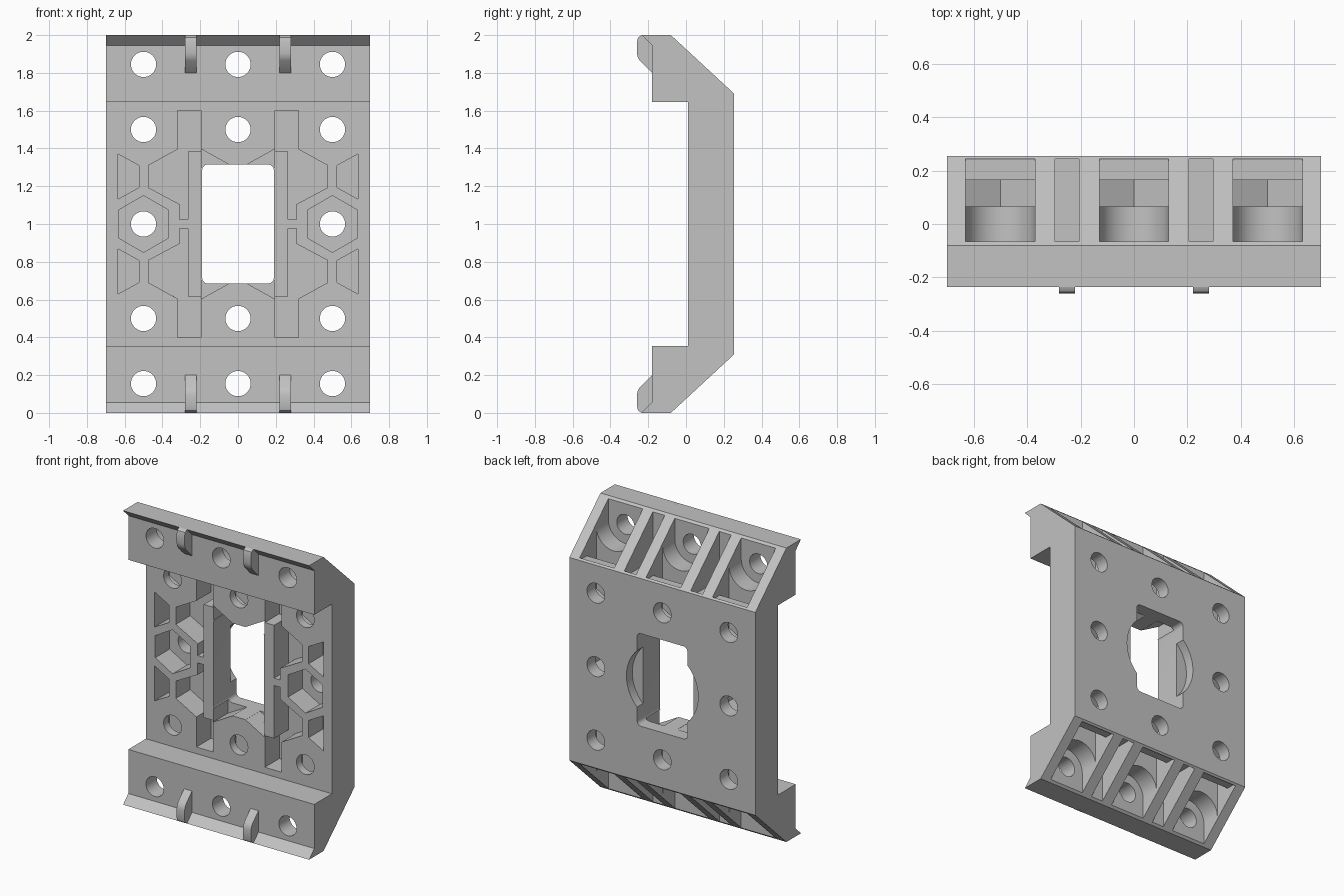
import bpy, bmesh
from math import pi, cos, sin, radians

cube = bpy.data.objects.get("Cube")
if cube:
    bpy.data.objects.remove(cube, do_unlink=True)

grey = bpy.data.materials.new("light_grey_plastic")
grey.use_nodes = True
colour = (0.54, 0.54, 0.54, 1)
grey.diffuse_color = colour
grey.node_tree.nodes["Principled BSDF"].inputs["Base Color"].default_value = colour


def prism(name, points, lo, hi, axis="y"):
    """Extrude an outline: (x, z) points along y, or (y, z) points along x."""
    bm = bmesh.new()
    place = (lambda a, b, t: (a, t, b)) if axis == "y" else (lambda a, b, t: (t, a, b))
    rings = [[bm.verts.new(place(a, b, t)) for a, b in points] for t in (lo, hi)]
    n = len(points)
    for ring in rings:
        bm.faces.new(ring)
    for i in range(n):
        j = (i + 1) % n
        bm.faces.new((rings[0][i], rings[0][j], rings[1][j], rings[1][i]))
    bmesh.ops.recalc_face_normals(bm, faces=bm.faces)
    mesh = bpy.data.meshes.new(name)
    bm.to_mesh(mesh)
    bm.free()
    mesh.materials.append(grey)
    obj = bpy.data.objects.new(name, mesh)
    bpy.context.collection.objects.link(obj)
    return obj


def ngon(x, z, r, sides):
    return [(x + r * sin(2 * pi * i / sides), z + r * cos(2 * pi * i / sides))
            for i in range(sides)]


def rect(x0, x1, z0, z1):
    return [(x0, z0), (x1, z0), (x1, z1), (x0, z1)]


def flip(points):
    return [(a, 2 - b) for a, b in points]


def mirror_x(points):
    return [(-a, b) for a, b in points]


def activate(obj):
    bpy.ops.object.select_all(action="DESELECT")
    bpy.context.view_layer.objects.active = obj
    obj.select_set(True)


FRONT, BACK, FLOOR = 0.01, 0.255, 0.165

# body side profile: upper half, then its mirror image
upper = [(FRONT, 1.645), (-0.18, 1.645), (-0.18, 1.945), (-0.235, 2.0),
         (-0.08, 2.0), (BACK, 1.69)]
body = prism("mounting_body", upper + flip(upper)[::-1], -0.7, 0.7, "x")

cuts = []


def cut(points, lo, hi):
    cuts.append((points, lo, hi))


# central window with rounded corners, and round recess behind it
window = []
for cx, cz, start in ((0.16, 1.285, 0), (-0.16, 1.285, 90), (-0.16, 0.715, 180), (0.16, 0.715, 270)):
    for k in range(6):
        a = radians(start + 18 * k)
        window.append((cx + 0.03 * cos(a), cz + 0.03 * sin(a)))
cut(window, -0.1, 0.4)
cut(ngon(0, 1, 0.27, 64), 0.192, 0.4)

# front weight-saving pockets, one quarter, mirrored four ways
quarter = [
    [(0.635, 1.37), (0.525, 1.31), (0.525, 1.193), (0.635, 1.132)],
    [(0.475, 1.31), (0.32, 1.395), (0.32, 1.6), (0.195, 1.6), (0.195, 1.385),
     (0.265, 1.385), (0.265, 1.025), (0.31, 1.025), (0.31, 1.105), (0.475, 1.193)],
    [(0.192, 1.395), (0.05, 1.316), (0.05, 1.3), (0.192, 1.3)],
]
for shape in quarter:
    for half in (shape, flip(shape)):
        cut(half, -0.1, FLOOR)
        cut(mirror_x(half), -0.1, FLOOR)

# side bolt holes with hexagonal nut recesses
for x in (-0.5, 0.5):
    cut(ngon(x, 1, 0.15, 6), -0.1, FLOOR)
    cut(ngon(x, 1, 0.067, 32), -0.1, 0.4)

# per-end features, upper shapes flipped for the lower end
for side in (lambda p: p, flip):
    for x in (-0.5, 0, 0.5):
        l, r = x - 0.13, x + 0.13
        arc = [(x - 0.13 * cos(pi * i / 24), 1.845 - 0.13 * sin(pi * i / 24)) for i in range(25)]
        # screw head pocket
        cut(side(arc + [(r, 2.2), (l, 2.2)]), -0.065, 0.07)
        # nut slot sliding down to the inner bolt hole
        cut(side([(l, 1.425), (x, 1.35), (r, 1.425), (r, 2.2), (l, 2.2)]), 0.065, 0.165)
        # shallow ledge beside the sloping face
        cut(side(rect(l, r, 1.685, 2.2)), 0.16, 0.243)
        # screw and bolt holes
        cut(side(ngon(x, 1.845, 0.067, 32)), -0.4, 0.0)
        cut(side(ngon(x, 1.5, 0.067, 32)), -0.1, 0.4)
    for x in (-0.25, 0.25):
        cut(side(rect(x - 0.045, x + 0.045, 1.66, 2.2)), -0.065, 0.243)

for points, lo, hi in cuts:
    tool = prism("cutter", points, lo, hi)
    tool.hide_render = True
    activate(body)
    mod = body.modifiers.new("cut", "BOOLEAN")
    mod.operation = "DIFFERENCE"
    mod.solver = "EXACT"
    mod.object = tool
    bpy.ops.object.modifier_apply(modifier=mod.name)
    bpy.data.objects.remove(tool, do_unlink=True)

activate(body)
bpy.ops.object.shade_smooth_by_angle(angle=radians(25))

# small locating tabs on the front lips
tab = [(-0.17, 1.79), (-0.18, 1.8), (-0.245, 1.865), (-0.256, 1.885), (-0.26, 1.905),
       (-0.26, 1.965), (-0.254, 1.987), (-0.235, 2.0), (-0.17, 2.0)]
for end, shape in (("upper", tab), ("lower", flip(tab))):
    for hand, x in (("right", -0.25), ("left", 0.25)):
        obj = prism(f"{end}_{hand}_tab", shape, x - 0.03, x + 0.03, "x")
        activate(obj)
        bpy.ops.object.shade_smooth_by_angle(angle=radians(35))
